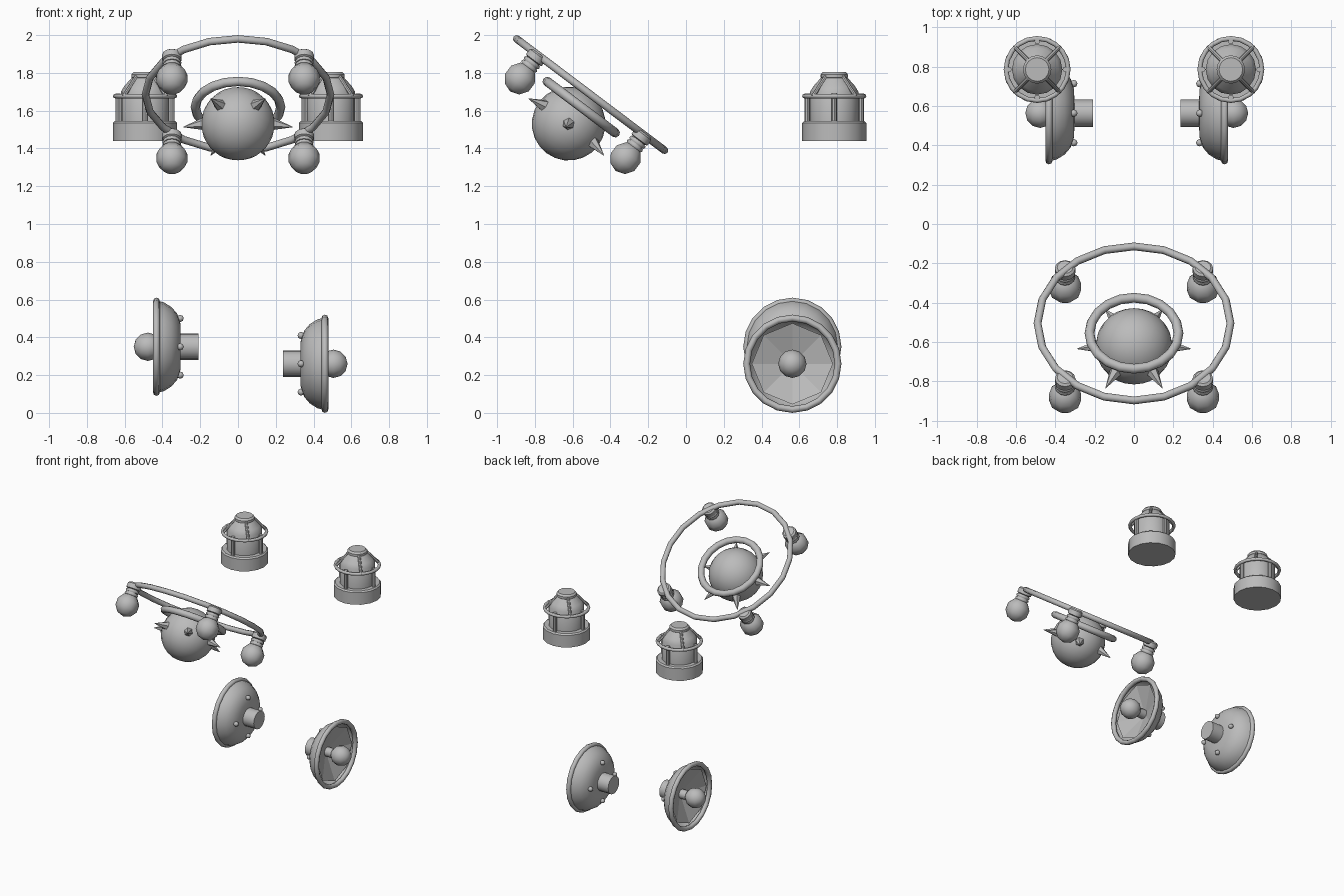
import bpy, bmesh, math
from mathutils import Matrix, Vector

cube = bpy.data.objects.get("Cube")
if cube:
    bpy.data.objects.remove(cube, do_unlink=True)

grey = bpy.data.materials.new("plain grey")
grey.use_nodes = True
grey.diffuse_color = (0.5, 0.5, 0.5, 1)
grey.node_tree.nodes["Principled BSDF"].inputs["Base Color"].default_value = (0.5, 0.5, 0.5, 1)


def lathe(name, profile, frame, segs=16, smooth=40, closed=False):
    """Revolve (radius, height) points around the local z axis of a frame."""
    bm = bmesh.new()
    rings = []
    for r, h in profile:
        if r < 1e-5:
            rings.append([bm.verts.new((0, 0, h))] * segs)
        else:
            rings.append([bm.verts.new((r * math.cos(a), r * math.sin(a), h))
                          for a in (math.tau * i / segs for i in range(segs))])
    pairs = list(zip(rings, rings[1:]))
    if closed:
        pairs.append((rings[-1], rings[0]))
    for low, high in pairs:
        for i in range(segs):
            j = (i + 1) % segs
            corners = list(dict.fromkeys((low[i], low[j], high[j], high[i])))
            if len(corners) > 2:
                bm.faces.new(corners)
    bmesh.ops.recalc_face_normals(bm, faces=bm.faces)
    mesh = bpy.data.meshes.new(name)
    bm.to_mesh(mesh)
    bm.free()
    mesh.materials.append(grey)
    if smooth:
        mesh.shade_smooth()
        mesh.set_sharp_from_angle(angle=math.radians(smooth))
    obj = bpy.data.objects.new(name, mesh)
    obj.matrix_world = frame
    bpy.context.collection.objects.link(obj)
    return obj


def hoop(name, frame, major, minor, segs=20, sides=8):
    arc = [math.tau * i / sides for i in range(sides)]
    return lathe(name, [(major + minor * math.cos(a), minor * math.sin(a)) for a in arc],
                 frame, segs, 60, True)


def ball(name, frame, radius, segs=12):
    half = segs // 2
    arc = [math.pi * i / half for i in range(half + 1)]
    return lathe(name, [(radius * math.sin(a), -radius * math.cos(a)) for a in arc],
                 frame, segs, 60)


def rod(name, frame, start, end, r0, r1, sides=8):
    """Straight tapered rod between two local points."""
    start, end = Vector(start), Vector(end)
    turn = (end - start).to_track_quat('Z', 'Y').to_matrix().to_4x4()
    length = (end - start).length
    return lathe(name, [(0, 0), (r0, 0), (r1, length), (0, length)],
                 frame @ Matrix.Translation(start) @ turn, sides)


def at(*p):
    return Matrix.Translation(p)


# Tilted chandelier
tilt = at(0, -0.505, 1.685) @ Matrix.Rotation(math.radians(-37), 4, 'X')
hoop("chandelier_ring", tilt, 0.49, 0.02)
core = tilt @ at(0, 0, -0.193)
ball("chandelier_globe", core, 0.195, 24)
hoop("globe_collar", tilt @ at(0, 0, -0.083), 0.226, 0.025)
for i in range(6):
    a = math.tau * i / 6
    out = Vector((math.cos(a), math.sin(a), 0))
    rod("globe_spike", core, out * 0.175, out * 0.29 + Vector((0, 0, -0.022)), 0.036, 0.001, 6)

# Hanging bulbs and their stacked sockets
for sx in (-1, 1):
    for sy in (-1, 1):
        hang = tilt @ at(sx * 0.35, sy * 0.35, 0)
        lathe("bulb_socket", [(0, 0.01), (0.04, 0.01), (0.052, 0), (0.052, -0.035),
                              (0.04, -0.04), (0.04, -0.1), (0, -0.1)], hang, 12)
        for h in (-0.052, -0.075):
            hoop("socket_thread", hang @ at(0, 0, h), 0.04, 0.011, 12, 6)
        ball("hanging_bulb", hang @ at(0, 0, -0.157), 0.086, 10)

# Caged lanterns
for sx in (-1, 1):
    stand = at(sx * 0.492, 0.785, 1.44)
    lathe("lantern_base", [(0, 0), (0.17, 0), (0.17, 0.095), (0.16, 0.105), (0, 0.105)], stand)
    lathe("lantern_glass", [(0.128, 0.1), (0.128, 0.26), (0.11, 0.29), (0.07, 0.335)], stand)
    lathe("lantern_cap", [(0, 0.325), (0.06, 0.325), (0.072, 0.335), (0.072, 0.352),
                          (0.06, 0.365), (0, 0.365)], stand)
    hoop("lantern_hoop", stand @ at(0, 0, 0.237), 0.158, 0.012)
    for i in range(4):
        post = stand @ Matrix.Rotation(i * math.pi / 2, 4, 'Z')
        rod("lantern_post", post, (0.143, 0, 0.09), (0.143, 0, 0.25), 0.014, 0.014)
        brace = post @ Matrix.Rotation(math.pi / 4, 4, 'Z')
        rod("lantern_brace", brace, (0.16, 0, 0.235), (0.06, 0, 0.345), 0.011, 0.011)

# Dish lamps facing outward
for side, x, z in ((-1, -0.432, 0.35), (1, 0.46, 0.26)):
    face = at(x, 0.563, z) @ Matrix.Rotation(side * math.pi / 2, 4, 'Y')
    lathe("dish_shell", [(0.245, 0), (0.235, -0.04), (0.21, -0.08), (0.175, -0.11),
                         (0.12, -0.128), (0, -0.13)], face, 20, 60)
    hoop("dish_rim", face, 0.242, 0.018)
    lathe("dish_reflector", [(0.215, -0.01), (0, -0.09)], face, 8, 0)
    rod("dish_mount", face, (0, 0, -0.11), (0, 0, -0.223), 0.069, 0.069, 16)
    rod("bulb_neck", face, (0, 0, -0.1), (0, 0, 0.03), 0.035, 0.035, 12)
    ball("dish_bulb", face @ at(0, 0, 0.045), 0.075, 12)
    for i in range(4):
        spot = face @ Matrix.Rotation(i * math.pi / 2, 4, 'Z') @ at(0.15, 0, -0.126)
        ball("dish_rivet", spot, 0.019, 8)
